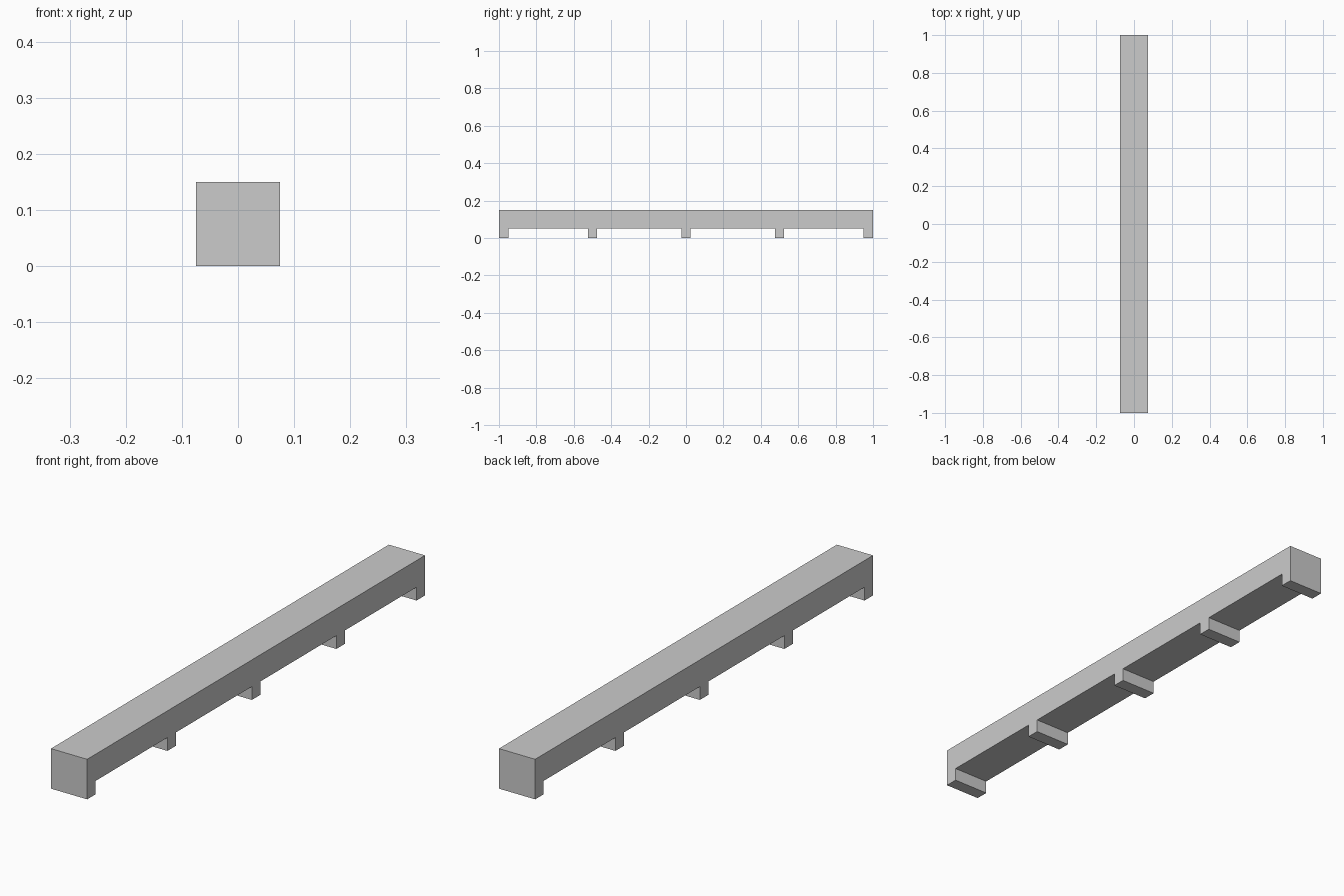
import bpy, bmesh
from mathutils import Vector

if "Cube" in bpy.data.objects:
    bpy.data.objects.remove(bpy.data.objects["Cube"])

HALF_WIDTH = 0.075
TOP, NOTCH = 0.15, 0.05
FEET = [(-1, -0.95), (-0.525, -0.475), (-0.025, 0.025), (0.475, 0.525), (0.95, 1)]

# Side outline: underside stepping around each foot, then the top edge
outline = []
for start, end in FEET:
    if start > -1:
        outline.append((start, NOTCH))
    outline += [(start, 0), (end, 0)]
    if end < 1:
        outline.append((end, NOTCH))
outline += [(1, TOP), (-1, TOP)]

# Beam with feet: outline extruded across the width
bm = bmesh.new()
face = bm.faces.new([bm.verts.new((-HALF_WIDTH, y, z)) for y, z in outline])
result = bmesh.ops.extrude_face_region(bm, geom=[face], use_keep_orig=True)
moved = [v for v in result["geom"] if isinstance(v, bmesh.types.BMVert)]
bmesh.ops.translate(bm, verts=moved, vec=Vector((2 * HALF_WIDTH, 0, 0)))
bmesh.ops.recalc_face_normals(bm, faces=bm.faces)

mesh = bpy.data.meshes.new("footed_beam")
bm.to_mesh(mesh)
bm.free()
beam = bpy.data.objects.new("footed_beam", mesh)
bpy.context.collection.objects.link(beam)
